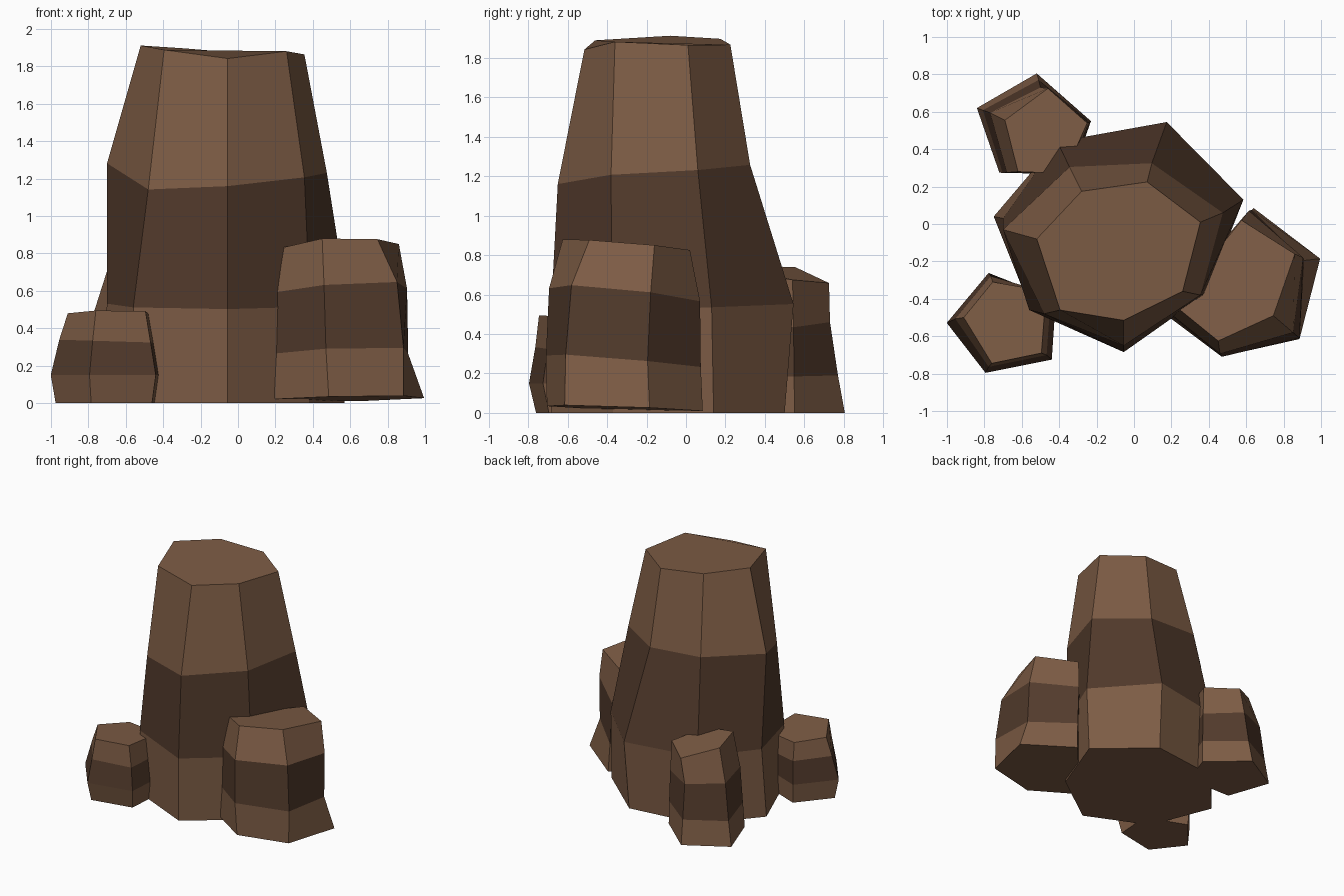
import bpy
import bmesh

cube = bpy.data.objects.get("Cube")
if cube:
    bpy.data.objects.remove(cube, do_unlink=True)


def make_material(name, color):
    mat = bpy.data.materials.new(name)
    mat.use_nodes = True
    mat.diffuse_color = color
    mat.node_tree.nodes["Principled BSDF"].inputs["Base Color"].default_value = color
    return mat


LIGHT, DARK = 0, 1
materials = [
    make_material("light_brown_stone", (0.205, 0.107, 0.059, 1)),
    make_material("dark_brown_stone", (0.085, 0.043, 0.025, 1)),
]


def mix(lower, upper, t, grow=1.0, shift=(0, 0)):
    """Blend two outlines, then scale about the middle and shift."""
    pts = [(a[0] + (b[0] - a[0]) * t, a[1] + (b[1] - a[1]) * t)
           for a, b in zip(lower, upper)]
    cx = sum(p[0] for p in pts) / len(pts)
    cy = sum(p[1] for p in pts) / len(pts)
    return [(cx + (x - cx) * grow + shift[0], cy + (y - cy) * grow + shift[1])
            for x, y in pts]


def make_rock(name, sections):
    """Loft tilted sections (outline, height, slope in x, slope in y).
    An outline point may carry a third value that lifts or sinks it."""
    bm = bmesh.new()
    rings = [[bm.verts.new((x, y, max(0, z + sx * x + sy * y + sum(lift))))
              for x, y, *lift in outline]
             for outline, z, sx, sy in sections]
    bm.faces.new(rings[0]).material_index = LIGHT
    bm.faces.new(rings[-1]).material_index = LIGHT
    # Light, dark, light bands from the ground up
    for band, (low, high) in enumerate(zip(rings, rings[1:])):
        for i in range(len(low)):
            j = (i + 1) % len(low)
            face = bm.faces.new((low[i], low[j], high[j], high[i]))
            face.material_index = DARK if band == 1 else LIGHT
    bmesh.ops.recalc_face_normals(bm, faces=bm.faces)
    mesh = bpy.data.meshes.new(name)
    bm.to_mesh(mesh)
    bm.free()
    for mat in materials:
        mesh.materials.append(mat)
    obj = bpy.data.objects.new(name, mesh)
    bpy.context.collection.objects.link(obj)


# Tall seven-sided central column
foot = [(-.75, .04), (-.41, .43), (.16, .5), (.57, .14), (.38, -.37), (-.055, -.685), (-.55, -.46)]
waist = [(-.7, .03), (-.41, .44), (.175, .545), (.585, .13), (.385, -.375), (-.055, -.685), (-.56, -.46)]
chest = [(-.7, -.03, .06), (-.345, .305, .03), (.095, .325), (.475, .06), (.355, -.38, .02),
         (-.055, -.65), (-.48, -.48, -.035)]
crown = [(-.52, -.08, .01), (-.28, .175), (.07, .225, -.015), (.355, .01), (.26, -.36, .02),
         (-.055, -.515, -.03), (-.395, -.46)]
make_rock("central_column", [
    (foot, 0, 0, 0),
    (waist, .53, 0, .04),
    (chest, 1.225, 0, .1),
    (crown, 1.88, -.045, .02),
])

# Large side rock
foot = [(.15, -.47), (.485, -.705), (.885, -.615), (.995, -.185), (.64, .085)]
waist = [(.16, -.46), (.47, -.71), (.885, -.61), (.91, -.195), (.63, .075)]
crown = [(.21, -.43, -.03), (.45, -.625), (.745, -.49), (.86, -.16), (.575, .02)]
make_rock("large_side_rock", [
    (foot, 0, .02, -.035),
    (waist, .22, .03, -.08),
    (mix(waist, crown, .3, 1.03), .53, .07, -.1),
    (crown, .81, .03, -.09),
])

# Medium rock at the back
foot = [(-.84, .62), (-.52, .805), (-.23, .55), (-.33, .27), (-.72, .275)]
chest = [(-.77, .595), (-.5, .73), (-.24, .545), (-.35, .27), (-.68, .275)]
crown = [(-.69, .555, .02), (-.46, .725), (-.25, .54, .02), (-.37, .27), (-.62, .28)]
make_rock("back_rock", [
    (foot, 0, 0, 0),
    (mix(foot, chest, .5, 1.01), .18, -.02, 0),
    (chest, .41, -.1, 0),
    (crown, .698, -.15, -.15),
])

# Small rock at the front
foot = [(-.975, -.515), (-.785, -.76), (-.46, -.695), (-.44, -.4), (-.77, -.27)]
crown = [(-.91, -.5), (-.76, -.745), (-.495, -.69), (-.47, -.36), (-.755, -.31)]
make_rock("small_front_rock", [
    (foot, 0, 0, 0),
    (mix(foot, crown, 0, 1.09, (0, -.015)), .15, 0, 0),
    (mix(foot, crown, .5, 1.05), .31, -.03, 0),
    (crown, .45, 0, -.06),
])
